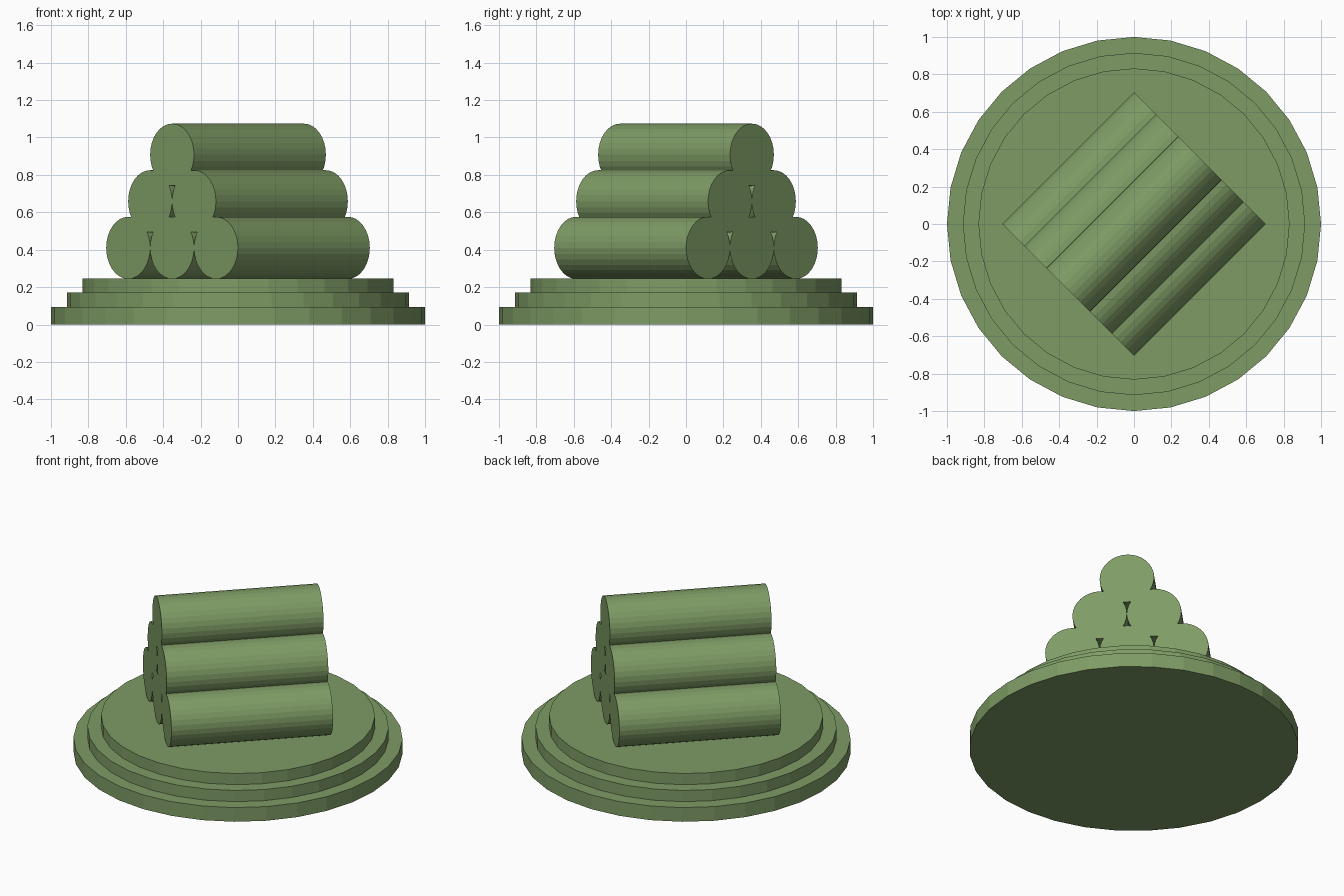
import bpy
import math

if "Cube" in bpy.data.objects:
    bpy.data.objects.remove(bpy.data.objects["Cube"])

green = bpy.data.materials.new("green")
green.diffuse_color = (0.21, 0.33, 0.13, 1)
green.use_nodes = True
green.node_tree.nodes["Principled BSDF"].inputs["Base Color"].default_value = green.diffuse_color


def cylinder(name, radius, depth, location, rotation=(0, 0, 0)):
    bpy.ops.mesh.primitive_cylinder_add(vertices=32, radius=radius, depth=depth,
                                        location=location, rotation=rotation)
    obj = bpy.context.object
    obj.name = name
    obj.data.materials.append(green)
    return obj


# Stepped round base
for i, (radius, z0, z1) in enumerate([(1.0, 0, 0.095), (0.915, 0.095, 0.17), (0.832, 0.17, 0.245)]):
    cylinder(f"base_step_{i + 1}", radius, z1 - z0, (0, 0, (z0 + z1) / 2))

# Pyramid of logs lying along the diagonal, rows of three, two and one
R = 0.166
LENGTH = 0.997
for row in range(3):
    count = 3 - row
    for k in range(count):
        d = (k - (count - 1) / 2) * 2 * R / math.sqrt(2)
        cylinder(f"log_{row + 1}_{k + 1}", R, LENGTH,
                 (d, -d, 0.41 + 0.249 * row),
                 (0, math.pi / 2, math.pi / 4))
